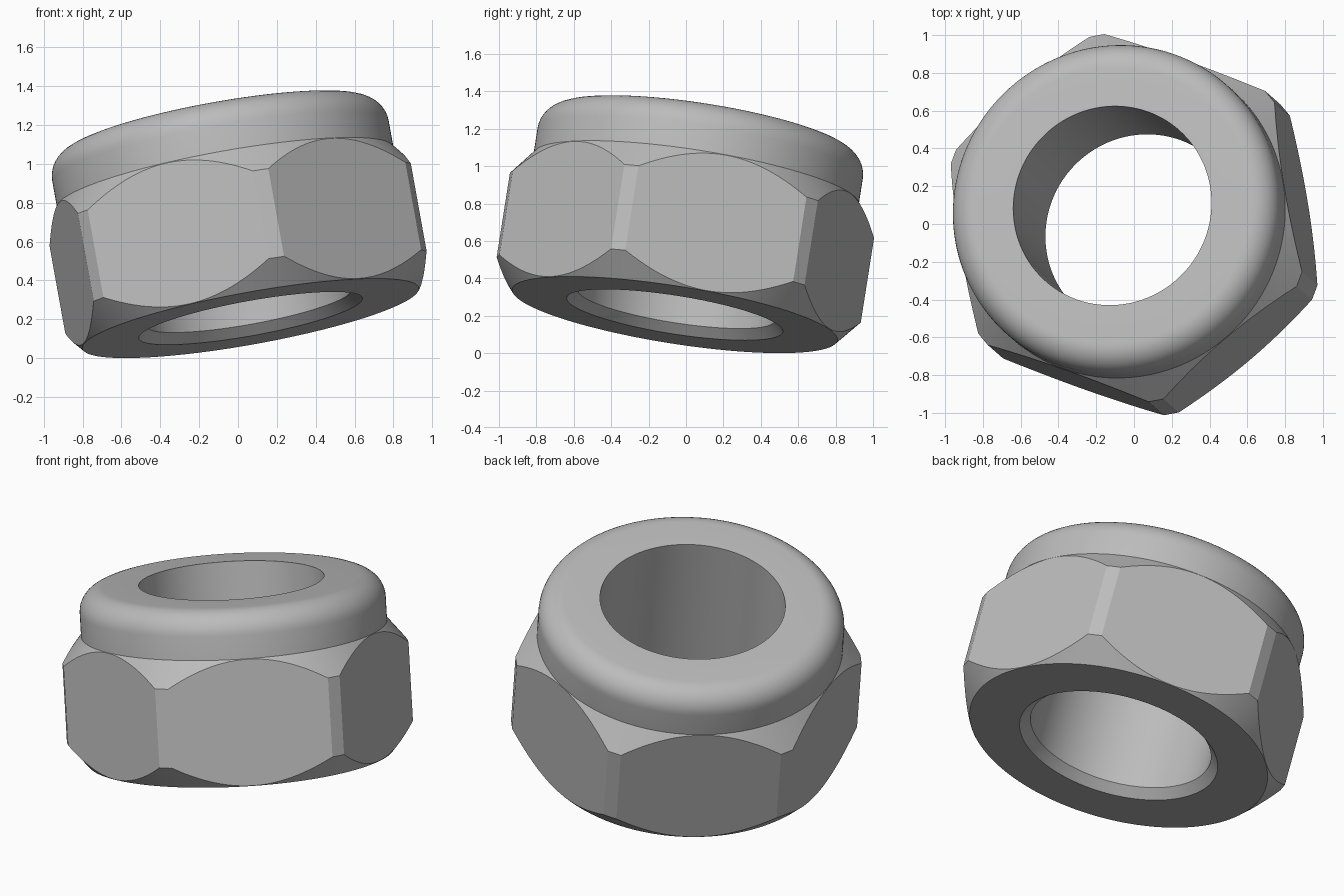
import bpy, bmesh
from math import sin, cos, tan, pi, radians
from mathutils import Matrix, Vector

cube = bpy.data.objects.get("Cube")
if cube:
    bpy.data.objects.remove(cube, do_unlink=True)

HEIGHT, COLLAR, BORE = 1.026, 0.88, 0.533
FLAT, CORNER = 0.882, 0.995      # distances to hex flat and trimmed corner
ROUND, CHAMFER = 0.14, 0.052     # collar rounding, thread entry chamfer
SEGMENTS = 192

steel = bpy.data.materials.new("steel_grey")
steel.use_nodes = True
grey = (0.5, 0.5, 0.5, 1)
steel.diffuse_color = grey
steel.node_tree.nodes["Principled BSDF"].inputs["Base Color"].default_value = grey


def make_object(name, bm):
    bmesh.ops.recalc_face_normals(bm, faces=bm.faces)
    mesh = bpy.data.meshes.new(name)
    bm.to_mesh(mesh)
    bm.free()
    mesh.materials.append(steel)
    obj = bpy.data.objects.new(name, mesh)
    bpy.context.collection.objects.link(obj)
    return obj


def lathe(name, profile):
    """Revolve a closed (radius, height) profile around z."""
    bm = bmesh.new()
    rings = []
    for i in range(SEGMENTS):
        a = 2 * pi * i / SEGMENTS
        rings.append([bm.verts.new((r * cos(a), r * sin(a), z)) for r, z in profile])
    n = len(profile)
    for i, ring in enumerate(rings):
        nxt = rings[(i + 1) % SEGMENTS]
        for j in range(n):
            k = (j + 1) % n
            bm.faces.new((ring[j], nxt[j], nxt[k], ring[k]))
    return make_object(name, bm)


def hex_prism(name, z0, z1):
    """Six-sided prism with narrow flats across its corners."""
    half = (FLAT / cos(pi / 6) - CORNER) * tan(pi / 3)
    bm = bmesh.new()
    base = []
    for i in range(6):
        turn = Matrix.Rotation(radians(60 * i - 80), 3, 'Z')
        for s in (-half, half):
            base.append(bm.verts.new(turn @ Vector((CORNER, s, z0))))
    face = bm.faces.new(base)
    top = bmesh.ops.extrude_face_region(bm, geom=[face])["geom"]
    bmesh.ops.translate(bm, vec=(0, 0, z1 - z0),
                        verts=[g for g in top if isinstance(g, bmesh.types.BMVert)])
    return make_object(name, bm)


# Turned body: bore, conical chamfers on both ends, rounded collar
profile = [(BORE, HEIGHT), (BORE, CHAMFER), (BORE + CHAMFER, 0), (COLLAR, 0),
           (1.04, 0.19), (1.04, 0.545), (COLLAR, 0.747)]
for i in range(11):
    a = pi / 2 * i / 10
    profile.append((COLLAR - ROUND * (1 - cos(a)), HEIGHT - ROUND * (1 - sin(a))))
nut = lathe("lock_nut", profile)

# Wrench flats
cutter = hex_prism("hex_cutter", -0.2, 1.3)
cutter.hide_render = True
flats = nut.modifiers.new("wrench_flats", 'BOOLEAN')
flats.operation, flats.solver, flats.object = 'INTERSECT', 'EXACT', cutter
bpy.ops.object.select_all(action='DESELECT')
nut.select_set(True)
bpy.context.view_layer.objects.active = nut
bpy.ops.object.modifier_apply(modifier=flats.name)
bpy.data.objects.remove(cutter, do_unlink=True)

# Tilted resting pose
axis = Vector((-0.175, 0.153, 0.972))
lean = Vector((0, 0, 1)).rotation_difference(axis).to_matrix().to_4x4()
nut.data.transform(Matrix.Translation((0.065, -0.06, 0.205)) @ lean)
bpy.ops.object.shade_smooth_by_angle(angle=radians(25))
